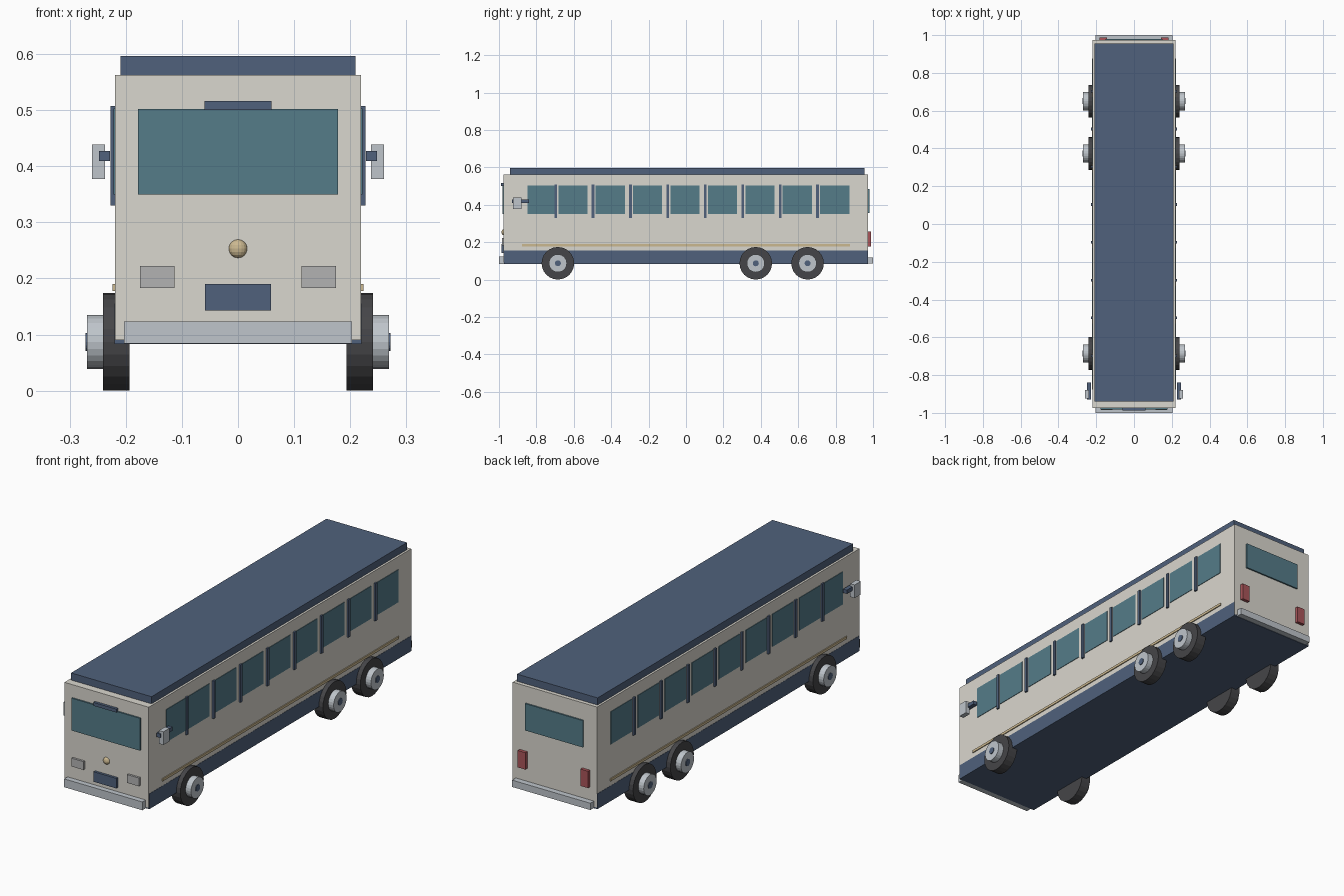
import bpy
from math import pi

if "Cube" in bpy.data.objects:
    bpy.data.objects.remove(bpy.data.objects["Cube"])


def material(name, rgb):
    m = bpy.data.materials.new(name)
    m.diffuse_color = (*rgb, 1)
    m.use_nodes = True
    m.node_tree.nodes["Principled BSDF"].inputs["Base Color"].default_value = m.diffuse_color
    return m


CREAM = material("cream", (0.70, 0.68, 0.62))
NAVY = material("navy", (0.08, 0.12, 0.20))
GLASS = material("glass", (0.09, 0.20, 0.25))
GOLD = material("gold", (0.60, 0.48, 0.28))
RUBBER = material("rubber", (0.06, 0.06, 0.065))
CHROME = material("chrome", (0.52, 0.56, 0.60))
LAMP = material("lamp", (0.45, 0.45, 0.45))
RED = material("red", (0.40, 0.09, 0.10))


def finish(name, mat):
    ob = bpy.context.object
    ob.name = name
    ob.data.materials.append(mat)
    return ob


def box(name, x, y, z, mat):
    """Box from (min, max) ranges on each axis."""
    bpy.ops.mesh.primitive_cube_add(
        size=1, location=[(a + b) / 2 for a, b in (x, y, z)])
    bpy.context.object.scale = [b - a for a, b in (x, y, z)]
    return finish(name, mat)


def side_box(name, x, y, z, mat):
    """Box repeated on both sides of the bus."""
    box(name + "_right", x, y, z, mat)
    box(name + "_left", (-x[1], -x[0]), y, z, mat)


def disc(name, side, x, y, z, r, mat, sides=24):
    """Cylinder along x between two distances from the centre line."""
    bpy.ops.mesh.primitive_cylinder_add(
        vertices=sides, radius=r, depth=x[1] - x[0],
        location=(side * (x[0] + x[1]) / 2, y, z), rotation=(0, pi / 2, 0))
    return finish(name, mat)


# Main shell
box("body", (-0.219, 0.219), (-0.975, 0.973), (0.09, 0.5625), CREAM)
box("skirt", (-0.22, 0.22), (-0.972, 0.972), (0.083, 0.155), NAVY)
box("roof", (-0.209, 0.209), (-0.94, 0.955), (0.56, 0.596), NAVY)

# Side windows, pillars and trim line
side_box("side_window_0", (0.21, 0.2215), (-0.847, -0.70), (0.35, 0.503), GLASS)
for i in range(8):
    y = -0.605 + 0.2 * i
    side_box(f"side_window_{i + 1}", (0.21, 0.2215), (y - 0.078, y + 0.078),
             (0.35, 0.503), GLASS)
    p = -0.697 + 0.2 * i
    side_box(f"pillar_{i}", (0.212, 0.227), (p - 0.007, p + 0.007),
             (0.33, 0.507), NAVY)
side_box("trim_line", (0.212, 0.2235), (-0.877, 0.877), (0.178, 0.19), GOLD)

# Front face
box("windscreen", (-0.178, 0.178), (-0.982, -0.96), (0.35, 0.502), GLASS)
box("route_sign", (-0.06, 0.06), (-0.988, -0.96), (0.50, 0.516), NAVY)
box("number_plate", (-0.059, 0.059), (-0.987, -0.96), (0.143, 0.19), NAVY)
side_box("headlight", (0.113, 0.175), (-0.985, -0.96), (0.183, 0.222), LAMP)
box("front_bumper", (-0.203, 0.203), (-1.0, -0.96), (0.084, 0.123), CHROME)
bpy.ops.mesh.primitive_uv_sphere_add(segments=16, ring_count=8, radius=0.0165,
                                     location=(0, -0.975, 0.253))
bpy.context.object.scale.y = 0.7
finish("front_badge", GOLD)

# Rear face
box("rear_window", (-0.15, 0.15), (0.96, 0.98), (0.357, 0.483), GLASS)
side_box("tail_light", (0.143, 0.183), (0.96, 0.988), (0.178, 0.257), RED)
box("rear_bumper", (-0.203, 0.203), (0.96, 1.0), (0.085, 0.117), CHROME)

# Wing mirrors
side_box("mirror_arm", (0.228, 0.248), (-0.93, -0.84), (0.409, 0.427), NAVY)
side_box("mirror", (0.237, 0.26), (-0.925, -0.88), (0.377, 0.439), CHROME)

# Wheels: one front axle, two rear axles
for axle, y in (("front", -0.685), ("middle", 0.373), ("rear", 0.65)):
    for label, s in (("right", 1), ("left", -1)):
        tag = f"{axle}_{label}"
        disc(f"tyre_{tag}", s, (0.193, 0.241), y, 0.087, 0.087, RUBBER)
        disc(f"hub_{tag}", s, (0.22, 0.269), y, 0.087, 0.048, CHROME)
        disc(f"hub_cap_{tag}", s, (0.25, 0.272), y, 0.087, 0.016, NAVY, 16)
